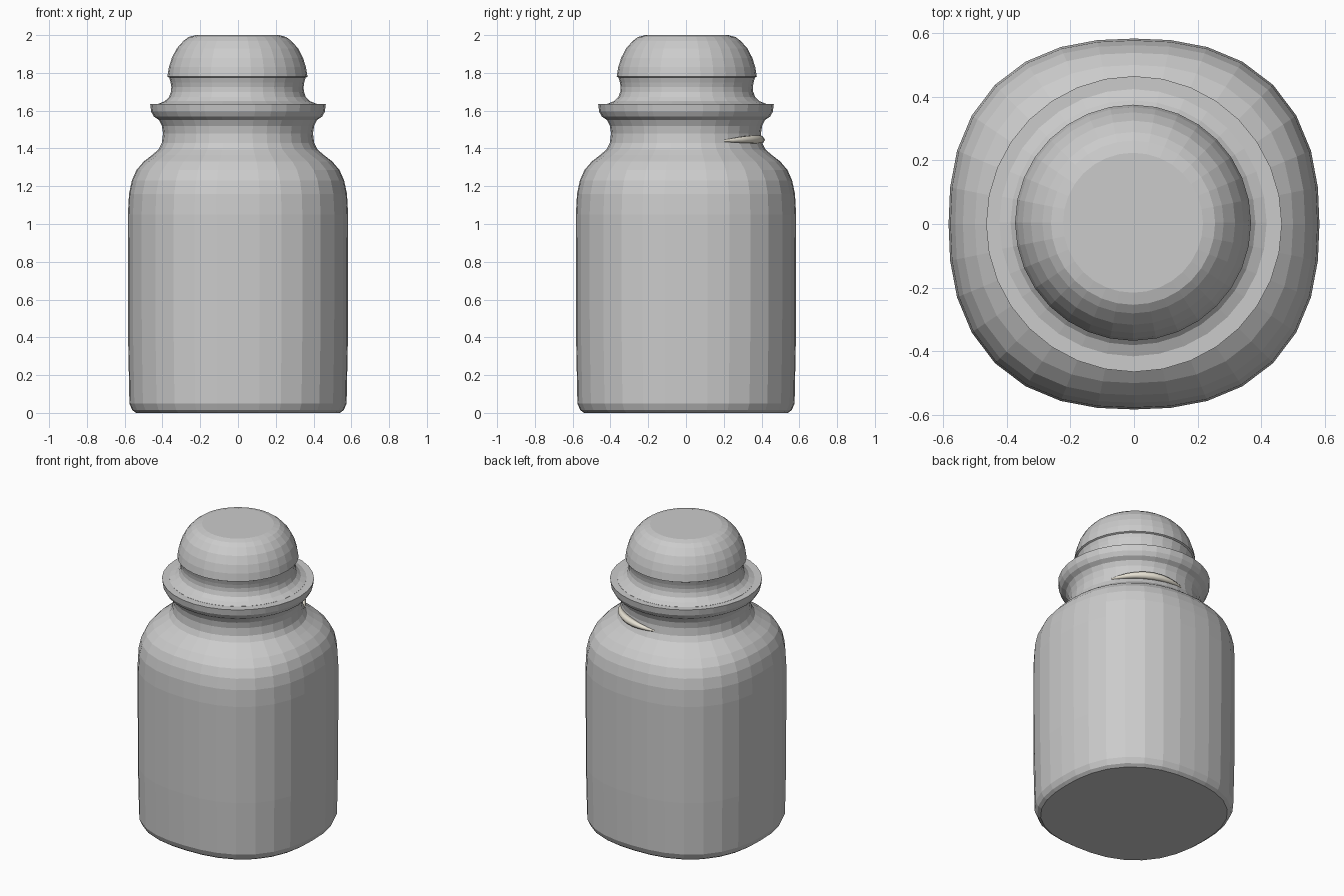
import bpy, bmesh, math

if "Cube" in bpy.data.objects:
    bpy.data.objects.remove(bpy.data.objects["Cube"])

SIDES = 32


def lathe(name, profile, center=(0, 0)):
    """Revolve (radius, z, squareness exponent) rings and cap both ends."""
    bm = bmesh.new()
    rings = []
    for r, z, n in profile:
        ring = []
        for i in range(SIDES):
            a = 2 * math.pi * i / SIDES
            c, s = math.cos(a), math.sin(a)
            k = r / (abs(c) ** n + abs(s) ** n) ** (1 / n)
            ring.append(bm.verts.new((center[0] + k * c, center[1] + k * s, z)))
        rings.append(ring)
    for lo, hi in zip(rings, rings[1:]):
        for i in range(SIDES):
            j = (i + 1) % SIDES
            bm.faces.new((lo[i], lo[j], hi[j], hi[i]))
    bm.faces.new(rings[0][::-1])
    bm.faces.new(rings[-1])
    bmesh.ops.recalc_face_normals(bm, faces=bm.faces)
    mesh = bpy.data.meshes.new(name)
    bm.to_mesh(mesh)
    bm.free()
    obj = bpy.data.objects.new(name, mesh)
    bpy.context.collection.objects.link(obj)
    return obj


# Rounded-square jar body blending into a round neck and flared lip
Q = 2.41
lathe("jar_body", [
    (0.54, 0.0, Q), (0.56, 0.015, Q), (0.575, 0.05, Q), (0.582, 0.4, Q),
    (0.583, 1.05, Q), (0.577, 1.16, Q), (0.562, 1.23, Q), (0.538, 1.285, 2.36),
    (0.50, 1.33, 2.28), (0.455, 1.365, 2.15), (0.42, 1.395, 2.05),
    (0.403, 1.43, 2), (0.397, 1.48, 2), (0.403, 1.52, 2), (0.418, 1.55, 2),
    (0.445, 1.568, 2), (0.46, 1.595, 2), (0.465, 1.635, 2), (0.36, 1.635, 2)])

# Stopper: flared waist below a flat-topped dome
lathe("stopper", [
    (0.42, 1.625, 2), (0.42, 1.636, 2), (0.385, 1.65, 2), (0.362, 1.672, 2),
    (0.352, 1.70, 2), (0.35, 1.725, 2), (0.354, 1.75, 2), (0.361, 1.775, 2),
    (0.371, 1.78, 2), (0.363, 1.83, 2), (0.347, 1.88, 2), (0.321, 1.93, 2),
    (0.285, 1.97, 2), (0.258, 1.99, 2), (0.22, 2.0, 2)], center=(-0.003, 0.004))

# Sliver of pale string tied around the back of the neck
curve = bpy.data.curves.new("neck_string", "CURVE")
curve.dimensions = "3D"
curve.bevel_depth = 0.024
curve.bevel_resolution = 1
count = 10
spline = curve.splines.new("POLY")
spline.points.add(count - 1)
for i, p in enumerate(spline.points):
    t = i / (count - 1)
    a = math.radians(30 + 66 * t)
    bulge = math.sin(math.pi * t)
    r = 0.397 + 0.013 * bulge
    p.co = (r * math.cos(a), r * math.sin(a), 1.44 + 0.008 * bulge, 1)
    p.radius = 0.25 + 0.75 * bulge
string = bpy.data.objects.new("neck_string", curve)
bpy.context.collection.objects.link(string)
mat = bpy.data.materials.new("pale_string")
mat.diffuse_color = (0.80, 0.76, 0.66, 1)
mat.use_nodes = True
mat.node_tree.nodes["Principled BSDF"].inputs["Base Color"].default_value = mat.diffuse_color
curve.materials.append(mat)
